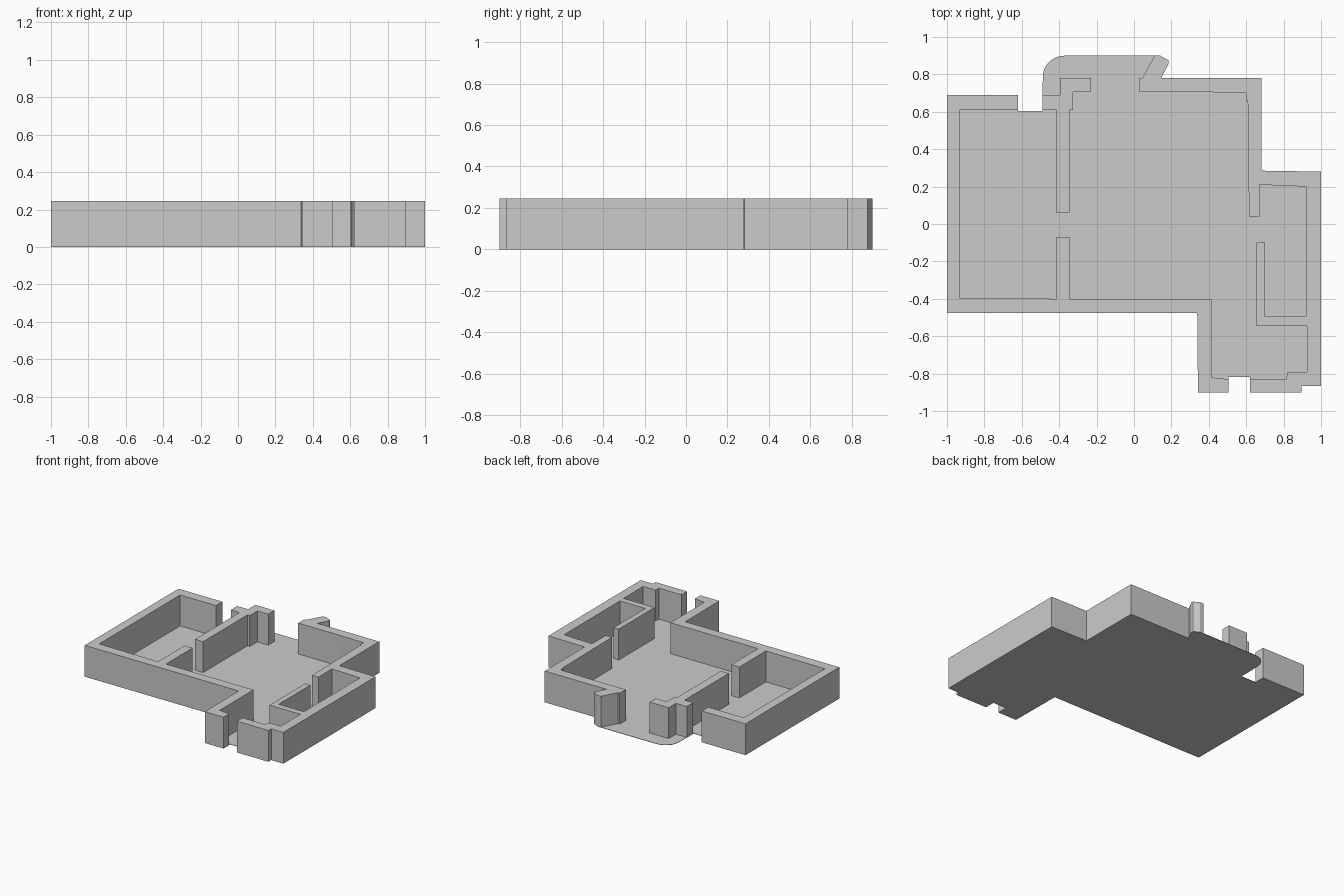
import bpy, bmesh, math

HEIGHT = 0.246
SLAB = 0.003


def extrude_outline(name, pts, z0, z1):
    """Solid prism from a plan outline."""
    bm = bmesh.new()
    face = bm.faces.new([bm.verts.new((x, y, z0)) for x, y in pts])
    res = bmesh.ops.extrude_face_region(bm, geom=[face])
    for v in res["geom"]:
        if isinstance(v, bmesh.types.BMVert):
            v.co.z = z1
    bmesh.ops.recalc_face_normals(bm, faces=bm.faces[:])
    # split concave caps cleanly
    bmesh.ops.triangulate(bm, faces=[f for f in bm.faces if len(f.verts) > 4])
    bmesh.ops.dissolve_degenerate(bm, dist=1e-5, edges=bm.edges[:])
    me = bpy.data.meshes.new(name)
    bm.to_mesh(me)
    bm.free()
    ob = bpy.data.objects.new(name, me)
    bpy.context.collection.objects.link(ob)
    return ob


# Left room, front wall, lower partition stub and left entrance pier
left_wall = [(-.62, .69), (-1, .69), (-1, -.475), (.338, -.475), (.342, -.9),
             (.505, -.9), (.505, -.83), (.415, -.82), (.415, -.4),
             (-.345, -.4), (-.345, -.07), (-.415, -.07), (-.415, -.4),
             (-.93, -.395), (-.93, .61), (-.62, .61)]

# Upper partition with the stepped pier by the porch
partition = [(-.415, .06), (-.345, .06), (-.345, .61), (-.325, .61),
             (-.325, .705), (-.23, .705), (-.23, .78), (-.395, .78),
             (-.395, .69), (-.49, .69), (-.49, .61), (-.415, .61)]

# Back wall with slanted fin, right wing, right entrance pier, small room
right_wall = [(.03, .705), (.03, .78), (.045, .78), (.11, .9), (.14, .9),
              (.185, .875), (.185, .855), (.145, .78), (.682, .78),
              (.682, .285), (1, .28), (1, -.865), (.895, -.865), (.895, -.9),
              (.62, -.9), (.62, -.83), (.815, -.83), (.82, -.79),
              (.925, -.79), (.925, -.545), (.655, -.545), (.655, -.1),
              (.70, -.1), (.70, -.495), (.92, -.495), (.92, .2), (.67, .21),
              (.67, .04), (.615, .04), (.608, .66), (.6, .66), (.6, .70),
              (.4, .705)]

for name, pts in (("left_wall", left_wall), ("partition_wall", partition),
                  ("right_wall", right_wall)):
    extrude_outline(name, pts, SLAB, HEIGHT)

# Floor slab with rounded porch corner
porch = [(-.37 - .117 * math.cos(a), .79 + .11 * math.sin(a))
         for a in (i * math.pi / 16 for i in range(9))]
floor = ([(-1, .69), (-1, -.475), (.338, -.475), (.342, -.9), (.505, -.9),
          (.505, -.818), (.62, -.818), (.62, -.9), (.895, -.9),
          (.895, -.865), (1, -.865), (1, .28), (.682, .285), (.682, .78),
          (.145, .78), (.185, .855), (.185, .875), (.14, .9)]
         + porch[::-1]
         + [(-.49, .69), (-.49, .605), (-.62, .605), (-.62, .69)])
extrude_outline("floor", floor, 0, SLAB)
